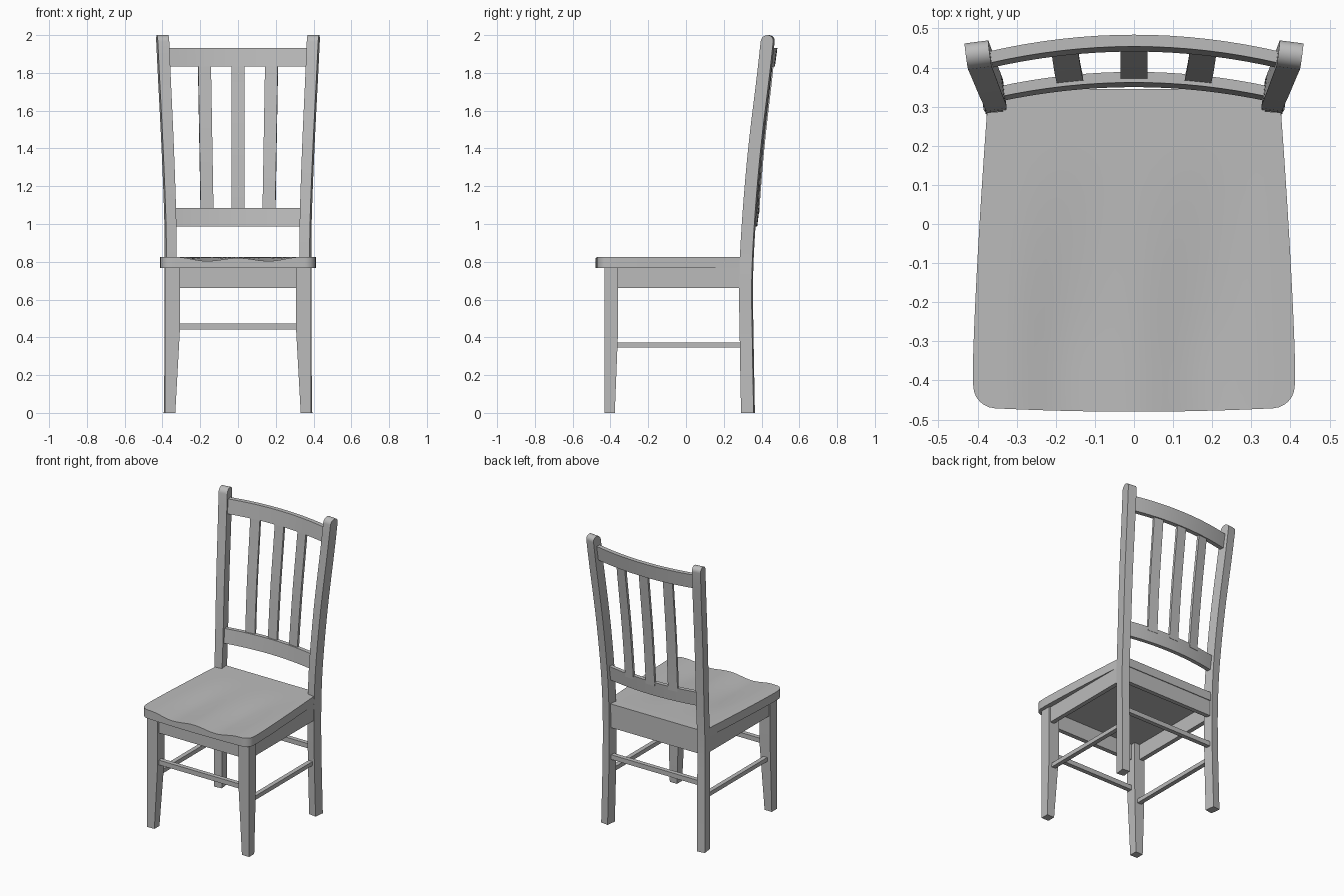
import bpy, bmesh, math
from mathutils import Vector

old = bpy.data.objects.get("Cube")
if old:
    bpy.data.objects.remove(old, do_unlink=True)

# single flat colour
GREY = (0.5, 0.5, 0.5, 1)
grey = bpy.data.materials.new("plain_grey")
grey.use_nodes = True
grey.diffuse_color = GREY
grey.node_tree.nodes["Principled BSDF"].inputs["Base Color"].default_value = GREY


def loft(name, rings):
    """Skin a list of equal-length rings and cap both ends."""
    bm = bmesh.new()
    loops = [[bm.verts.new(p) for p in ring] for ring in rings]
    n = len(loops[0])
    for a, b in zip(loops, loops[1:]):
        for i in range(n):
            j = (i + 1) % n
            bm.faces.new((a[i], a[j], b[j], b[i]))
    bm.faces.new(loops[0])
    bm.faces.new(loops[-1])
    bmesh.ops.recalc_face_normals(bm, faces=bm.faces)
    mesh = bpy.data.meshes.new(name)
    bm.to_mesh(mesh)
    bm.free()
    mesh.materials.append(grey)
    obj = bpy.data.objects.new(name, mesh)
    bpy.context.collection.objects.link(obj)
    bpy.ops.object.select_all(action='DESELECT')
    obj.select_set(True)
    bpy.context.view_layer.objects.active = obj
    bpy.ops.object.shade_smooth_by_angle(angle=math.radians(30))
    return obj


def section(x, y, z, w, d, turn=0):
    """Horizontal rectangle w by d, turned about z."""
    c, s = math.cos(turn), math.sin(turn)
    return [(x + a * w / 2 * c - b * d / 2 * s, y + a * w / 2 * s + b * d / 2 * c, z)
            for a, b in ((-1, -1), (1, -1), (1, 1), (-1, 1))]


def box(name, lo, hi):
    return loft(name, [[(lo[0], lo[1], z), (hi[0], lo[1], z), (hi[0], hi[1], z), (lo[0], hi[1], z)]
                       for z in (lo[2], hi[2])])


def sample(points, z):
    """Smooth interpolation through (z, value...) control rows."""
    rows = [Vector(p) for p in points]
    for i in range(len(rows) - 1):
        if z <= rows[i + 1][0]:
            break
    a, b = rows[i], rows[i + 1]
    prev, nxt = rows[max(i - 1, 0)], rows[min(i + 2, len(rows) - 1)]
    h = b[0] - a[0]
    t = (z - a[0]) / h
    ma = (b - prev) / (b[0] - prev[0]) * h
    mb = (nxt - a) / (nxt[0] - a[0]) * h
    return (a * (2*t**3 - 3*t*t + 1) + ma * (t**3 - 2*t*t + t)
            + b * (3*t*t - 2*t**3) + mb * (t**3 - t*t))


# rear post centreline: z, x, y
POST = [(0, .362, .328), (.4, .357, .321), (.7, .357, .318), (1, .358, .332),
        (1.4, .372, .366), (1.8, .391, .414), (2, .4, .436)]


def bow(x):
    return .31 * x * x


SIDES = (("left", 1), ("right", -1))

for side, s in SIDES:
    # rear post with rounded top
    depth, r = .067, .0335
    steps = [(i * (2 - r) / 24, 1) for i in range(25)]
    steps += [(2 - r + r * math.sin(t), math.cos(t)) for t in (math.radians(12 * k) for k in range(1, 8))]
    rings = []
    for z, shrink in steps:
        _, x, y = sample(POST, z)
        w = .054 + .007 * max(0, z - .8) / 1.2
        rings.append(section(s * x, y, z, w, depth * shrink, -s * math.radians(7.5)))
    loft(side + "_rear_post", rings)

    # front leg, tapered on its inner faces
    rings = []
    for z, w, d in ((0, .055, .055), (.45, .08, .073), (.775, .08, .073)):
        rings.append(section(s * (.387 - w / 2), -.432 + d / 2, z, w, d))
    loft(side + "_front_leg", rings)

    # side apron and side stretcher
    box(side + "_side_apron", (s * .362 - .015, -.37, .66), (s * .362 + .015, .30, .77))
    box(side + "_side_stretcher", (s * .348 - .015, -.37, .345), (s * .348 + .015, .30, .373))

# front and rear aprons and stretchers
for end, y in (("front", -.405), ("rear", .325)):
    box(end + "_apron", (-.34, y - .015, .66), (.34, y + .015, .77))
    box(end + "_stretcher", (-.34, y - .015, .442), (.34, y + .015, .474))


# saddle seat: cross-sections taken from front to back
def seat_ring(y, half, n=32):
    fade = max(0, min(1, (.25 - y) / .6))
    fade = fade * fade * (3 - 2 * fade)
    front = max(0, min(1, -y / .48))
    top, bottom = [], []
    for i in range(n + 1):
        x = half * (2 * i / n - 1)
        a = abs(x)
        dip = math.sin(math.pi * a / .33) ** 2 if a < .33 else 0
        dip += .25 * math.cos(math.pi * a / .33) ** 2 if a < .165 else 0
        yy = y + .01 * (x / .38) ** 2 * front
        top.append((x, yy, .825 - .021 * fade * min(dip, 1)))
        bottom.append((x, yy, .766))
    return top + bottom[::-1]


corner = .055
rings = []
for k in range(7):
    t = math.radians(15 * k)
    rings.append(seat_ring(-.48 + corner * (1 - math.cos(t)), .411 - corner * (1 - math.sin(t))))
for k in range(1, 15):
    y = -.425 + k * .71 / 14
    rings.append(seat_ring(y, .413 - .037 * ((y + .425) / .71) ** 1.4))
rings += [seat_ring(.288, .335), seat_ring(.345, .335)]
loft("seat", rings)


# bowed back rails
def rail(name, half, z0, z1, y0, y1, thick, n=16):
    rings = []
    for i in range(n + 1):
        x = half * (2 * i / n - 1)
        b = bow(x)
        rings.append([(x, y0 - b, z0), (x, y0 + thick - b, z0), (x, y1 + thick - b, z1), (x, y1 - b, z1)])
    loft(name, rings)


rail("crest_rail", .375, 1.835, 1.932, .441, .454, .03)
rail("lower_back_rail", .35, .988, 1.085, .35, .362, .027)

# back slats following the lean of the posts
for name, s in (("left", 1), ("centre", 0), ("right", -1)):
    rings = []
    for i in range(13):
        z = 1.06 + i * .8 / 12
        x = s * (.164 + .014 * (z - 1.06) / .8)
        y = sample(POST, z)[2] + .043 - .008 * (z - 1.06) - bow(x)
        rings.append(section(x, y, z, .068, .017, -.62 * x))
    loft(name + "_back_slat", rings)
